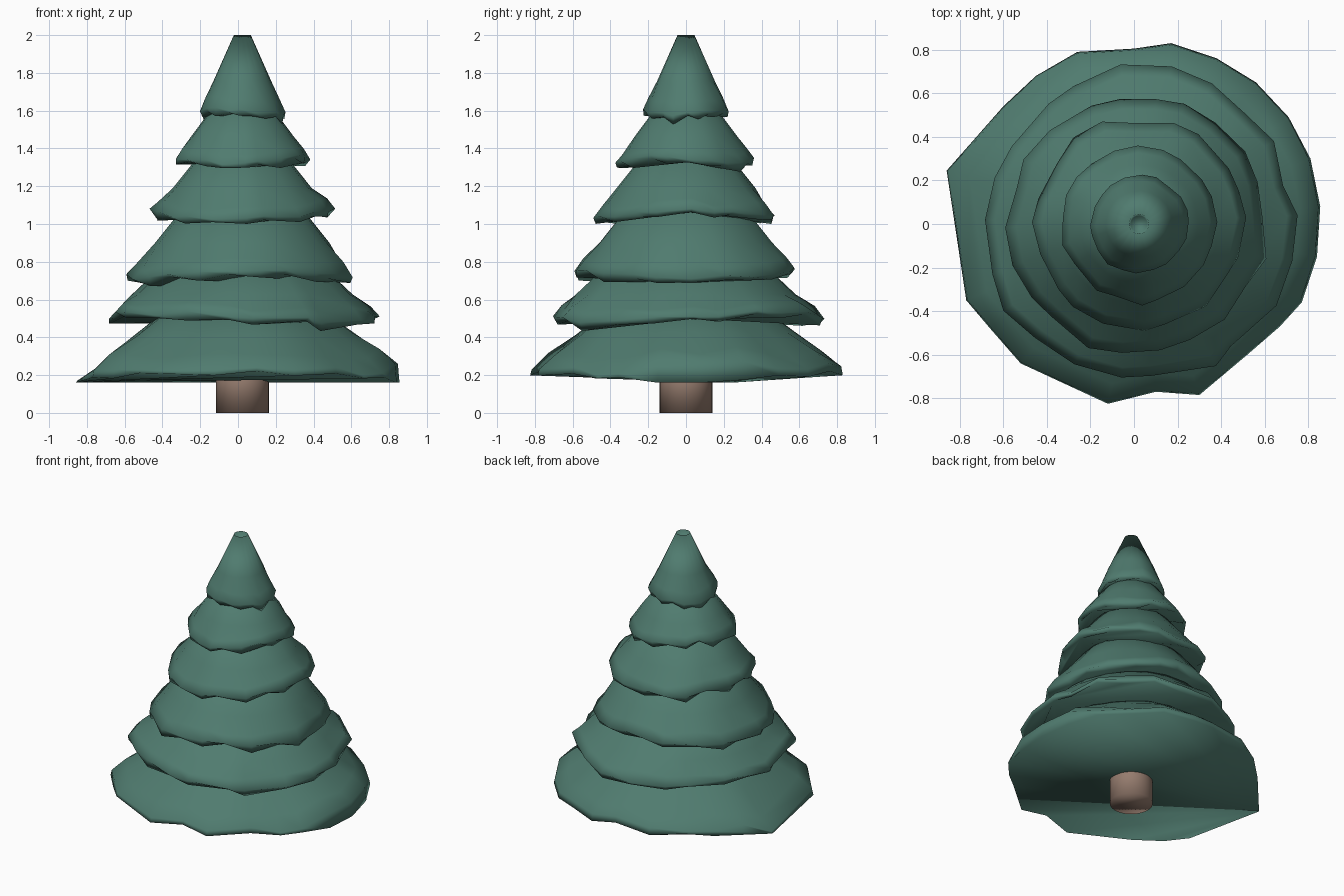
import bpy, bmesh, math, random

if "Cube" in bpy.data.objects:
    bpy.data.objects.remove(bpy.data.objects["Cube"])

random.seed(5)
CX = 0.023  # axis of the trunk and upper tiers


def material(name, rgb):
    m = bpy.data.materials.new(name)
    m.diffuse_color = (*rgb, 1)
    m.use_nodes = True
    m.node_tree.nodes["Principled BSDF"].inputs["Base Color"].default_value = m.diffuse_color
    return m


GREEN = material("needles", (0.08, 0.2, 0.16))
BROWN = material("bark", (0.3, 0.2, 0.155))


def skin(name, rings, mat, fan=0):
    """Bridge a stack of equal rings, cap the top, fan the underside, smooth."""
    bm = bmesh.new()
    loops = [[bm.verts.new(p) for p in ring] for ring in rings]
    n = len(loops[0])
    for a, b in zip(loops, loops[1:]):
        for i in range(n):
            j = (i + 1) % n
            bm.faces.new((a[i], a[j], b[j], b[i]))
    bm.faces.new(loops[0])
    low = loops[-1][fan:] + loops[-1][:fan]
    for i in range(1, n - 1):
        bm.faces.new((low[0], low[i], low[i + 1]))
    bmesh.ops.recalc_face_normals(bm, faces=bm.faces)
    for f in bm.faces:
        f.smooth = True
    mesh = bpy.data.meshes.new(name)
    bm.to_mesh(mesh)
    bm.free()
    mesh.materials.append(mat)
    ob = bpy.data.objects.new(name, mesh)
    bpy.context.collection.objects.link(ob)


def circle(r, z, angles):
    return [(CX + r * math.cos(a), r * math.sin(a), z) for a in angles]


def crinkle(ring, dz):
    """Shake a ring up and down so the needles fold."""
    return [(x, y, z + random.uniform(-dz, dz)) for x, y, z in ring]


def blend(a, b, t):
    return [tuple(p + (q - p) * t for p, q in zip(u, v)) for u, v in zip(a, b)]


# Trunk
turn = [math.tau * i / 32 for i in range(32)]
skin("trunk", [circle(0.14, 0.3, turn), circle(0.14, 0, turn)], BROWN)

# Bottom tier: wide uneven skirt, underside folded out from its left corner
outline = [(0.855, 0.08), (0.81, 0.30), (0.71, 0.49), (0.56, 0.65), (0.38, 0.76),
           (0.17, 0.83), (0, 0.805), (-0.26, 0.79), (-0.45, 0.68), (-0.60, 0.54),
           (-0.73, 0.39), (-0.86, 0.245), (-0.77, -0.35), (-0.66, -0.48),
           (-0.52, -0.64), (-0.12, -0.825), (0.10, -0.77), (0.30, -0.785),
           (0.52, -0.60), (0.67, -0.47), (0.77, -0.36), (0.84, -0.15)]
angs = [math.atan2(y, x) for x, y in outline]
hem, rim = [], []
for i, (x, y) in enumerate(outline):
    z = 0.16 + 0.065 * abs(y) / 0.82 * (0.6 if i % 2 else 1)
    if abs(x) > 0.83:
        z = 0.16
    hem.append((x, y, z))
    lift = 0.1 if x > 0.8 else 0.01 if x < -0.8 else random.uniform(0.015, 0.05)
    rim.append((x * 0.99, y * 0.99, z + lift))
top = circle(0.40, 0.56, angs)
skin("foliage_tier_1",
     [top, blend(top, rim, 0.45), crinkle(blend(top, rim, 0.8), 0.02), rim, hem],
     GREEN, fan=11)


def tier(name, r, z, top_r, top_z, n, tip=()):
    """Cone with a ragged rim: folds alternate between hanging and tucked."""
    angs = [math.tau * (i + random.uniform(-0.25, 0.25)) / n for i in range(n)]
    ph = random.uniform(0, math.tau)
    rim, hem = [], []
    for i, a in enumerate(angs):
        rr = r * (1 + random.uniform(-0.04, 0.045))
        zz = z + 0.02 * math.sin(2 * a + ph) + random.uniform(-0.015, 0.015)
        rim.append((CX + rr * math.cos(a), rr * math.sin(a), zz))
        rr *= random.uniform(0.97, 1.0) if i % 2 else random.uniform(0.91, 0.98)
        drop = random.uniform(0.025, 0.05) if i % 2 else random.uniform(0.012, 0.025)
        hem.append((CX + rr * math.cos(a), rr * math.sin(a), zz - drop))
    top = circle(top_r, top_z, angs)
    flat = circle(r, z, angs)
    fold = crinkle(blend(top, rim, 0.85), r * 0.035)
    skin(name, [circle(*c, angs) for c in tip]
         + [top, blend(top, flat, 0.6), fold, rim, hem], GREEN)


# Upper tiers: rim radius, rim height, top radius, top height, points around rim
tiers = [(0.71, 0.51, 0.40, 0.80, 22),
         (0.59, 0.74, 0.27, 1.14, 22),
         (0.48, 1.05, 0.20, 1.40, 20),
         (0.36, 1.345, 0.14, 1.64, 20)]
for i, spec in enumerate(tiers, 2):
    tier(f"foliage_tier_{i}", *spec)

# Blunt tip with a shallow hollow in its end
tier("foliage_tip", 0.225, 1.595, 0.045, 2.0, 20, tip=[(0.038, 1.95)])
